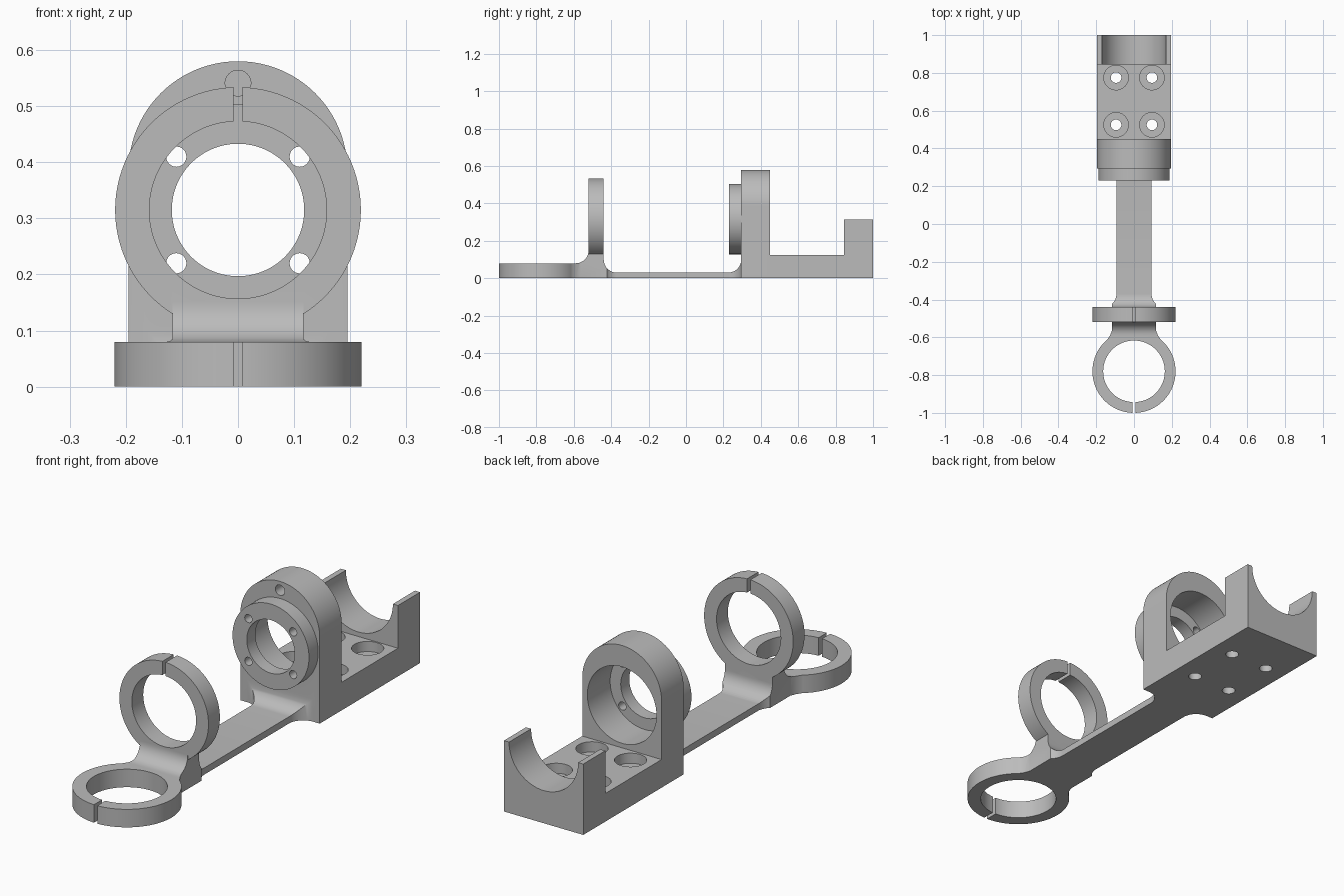
import bpy, bmesh, math
from mathutils import Vector, Matrix

if "Cube" in bpy.data.objects:
    bpy.data.objects.remove(bpy.data.objects["Cube"])

grey = bpy.data.materials.new("plain grey")
grey.use_nodes = True
grey.diffuse_color = (0.5, 0.5, 0.5, 1)
grey.node_tree.nodes["Principled BSDF"].inputs["Base Color"].default_value = (0.5, 0.5, 0.5, 1)


def arc(cx, cy, r, a0, a1, n=12):
    """Points along an arc, angles in degrees."""
    angles = [math.radians(a0 + (a1 - a0) * i / n) for i in range(n + 1)]
    return [(cx + r * math.cos(a), cy + r * math.sin(a)) for a in angles]


def prism(name, pts, axis, lo, hi):
    """Extrude an outline along an axis: z uses (x, y), y uses (x, z), x uses (y, z)."""
    place = {"z": lambda u, v, w: (u, v, w),
             "y": lambda u, v, w: (u, w, v),
             "x": lambda u, v, w: (w, u, v)}[axis]
    bm = bmesh.new()
    rings = [[bm.verts.new(place(u, v, w)) for u, v in pts] for w in (lo, hi)]
    bm.faces.new(rings[0])
    bm.faces.new(rings[1])
    for i in range(len(pts)):
        j = (i + 1) % len(pts)
        bm.faces.new((rings[0][i], rings[0][j], rings[1][j], rings[1][i]))
    bmesh.ops.recalc_face_normals(bm, faces=bm.faces)
    mesh = bpy.data.meshes.new(name)
    bm.to_mesh(mesh)
    bm.free()
    mesh.materials.append(grey)
    obj = bpy.data.objects.new(name, mesh)
    bpy.context.collection.objects.link(obj)
    return obj


def disc(name, u, v, r, axis, lo, hi, n=96):
    return prism(name, arc(u, v, r, 0, 360, n)[:-1], axis, lo, hi)


def box(name, x, y0, y1, z0, z1):
    return prism(name, [(-x, y0), (x, y0), (x, y1), (-x, y1)], "z", z0, z1)


def combine(target, tool, operation):
    mod = target.modifiers.new("combine", "BOOLEAN")
    mod.operation = operation
    mod.solver = "EXACT"
    mod.object = tool
    bpy.context.view_layer.objects.active = target
    bpy.ops.object.modifier_apply(modifier=mod.name)
    bpy.data.objects.remove(tool)


AXIS_Z = 0.315      # height shared by the upright ring, bore and cradle
RING_Y = -0.78      # centre of the flat ring
FILLET = 0.07
ARM, NECK = 0.093, 0.117

# Arm with its neck: plan outline trimmed by a filleted side profile
half = [(NECK + 0.03, -0.62), (NECK + 0.01, -0.59), (NECK, -0.565)]
half += arc(ARM + FILLET, -0.37, FILLET, 229, 180)
half += arc(ARM + FILLET, 0.225, FILLET, 180, 90)
half += [(ARM + FILLET, 0.32)]
plan = half + [(-x, y) for x, y in reversed(half)]
body = prism("camera_rail_bracket", plan, "z", 0, 0.3)
body.name = "ring_bracket"
side = [(-0.7, 0), (-0.7, 0.08)]
side += arc(-0.59, 0.15, FILLET, 270, 360)
side += [(-0.52, 0.17), (-0.44, 0.17)]
side += arc(-0.37, 0.10, FILLET, 180, 270)
side += arc(0.225, 0.10, FILLET, 270, 360)
side += [(0.32, 0.10), (0.32, 0)]
combine(body, prism("side_profile", side, "x", -0.4, 0.4), "INTERSECT")

# Clamp rings, bearing block, flange and rear base
arch = [(-0.195, 0), (0.195, 0)] + arc(0, 0.385, 0.195, 0, 180, 48)
parts = [
    disc("flat_ring", 0, RING_Y, 0.22, "z", 0, 0.08),
    disc("upright_ring", 0, AXIS_Z, 0.219, "y", -0.52, -0.44),
    prism("bearing_block", arch, "y", 0.295, 0.45),
    disc("flange", 0, AXIS_Z + 0.001, 0.188, "y", 0.23, 0.31),
    box("base", 0.195, 0.44, 0.86, 0, 0.125),
    box("cradle", 0.195, 0.845, 1.0, 0, AXIS_Z),
]
for part in parts:
    combine(body, part, "UNION")

# Bores, clamp slots and the blind hole
cutters = [
    disc("flat_ring_bore", 0, RING_Y, 0.163, "z", -0.1, 0.3),
    disc("upright_ring_bore", 0, AXIS_Z, 0.158, "y", -0.6, -0.4),
    disc("flange_bore", 0, AXIS_Z, 0.118, "y", 0.2, 0.5),
    disc("block_bore", 0, AXIS_Z, 0.17, "y", 0.29, 0.5),
    disc("cradle_bore", 0, AXIS_Z, 0.17, "y", 0.8, 1.1),
    box("flat_ring_slot", 0.008, -1.1, -0.9, -0.1, 0.2),
    box("upright_ring_slot", 0.008, -0.6, -0.4, 0.42, 0.7),
    disc("blind_hole", 0, 0.541, 0.023, "y", 0.2, 0.37, 32),
]
for sx in (-1, 1):
    # Flange screw holes
    for sz in (-1, 1):
        cutters.append(disc("flange_hole", 0.11 * sx, AXIS_Z + 0.095 * sz, 0.018, "y", 0.2, 0.31, 32))
    # Counterbored mounting holes
    for y in (0.525, 0.775):
        cutters.append(disc("mount_hole", 0.095 * sx, y, 0.028, "z", -0.1, 0.2, 32))
        cutters.append(disc("counterbore", 0.095 * sx, y, 0.065, "z", 0.08, 0.2, 48))
for cutter in cutters:
    combine(body, cutter, "DIFFERENCE")

# Smooth curved walls, keep machined edges sharp
bpy.ops.object.select_all(action="DESELECT")
body.select_set(True)
bpy.context.view_layer.objects.active = body
bpy.ops.object.shade_smooth_by_angle(angle=math.radians(30))
